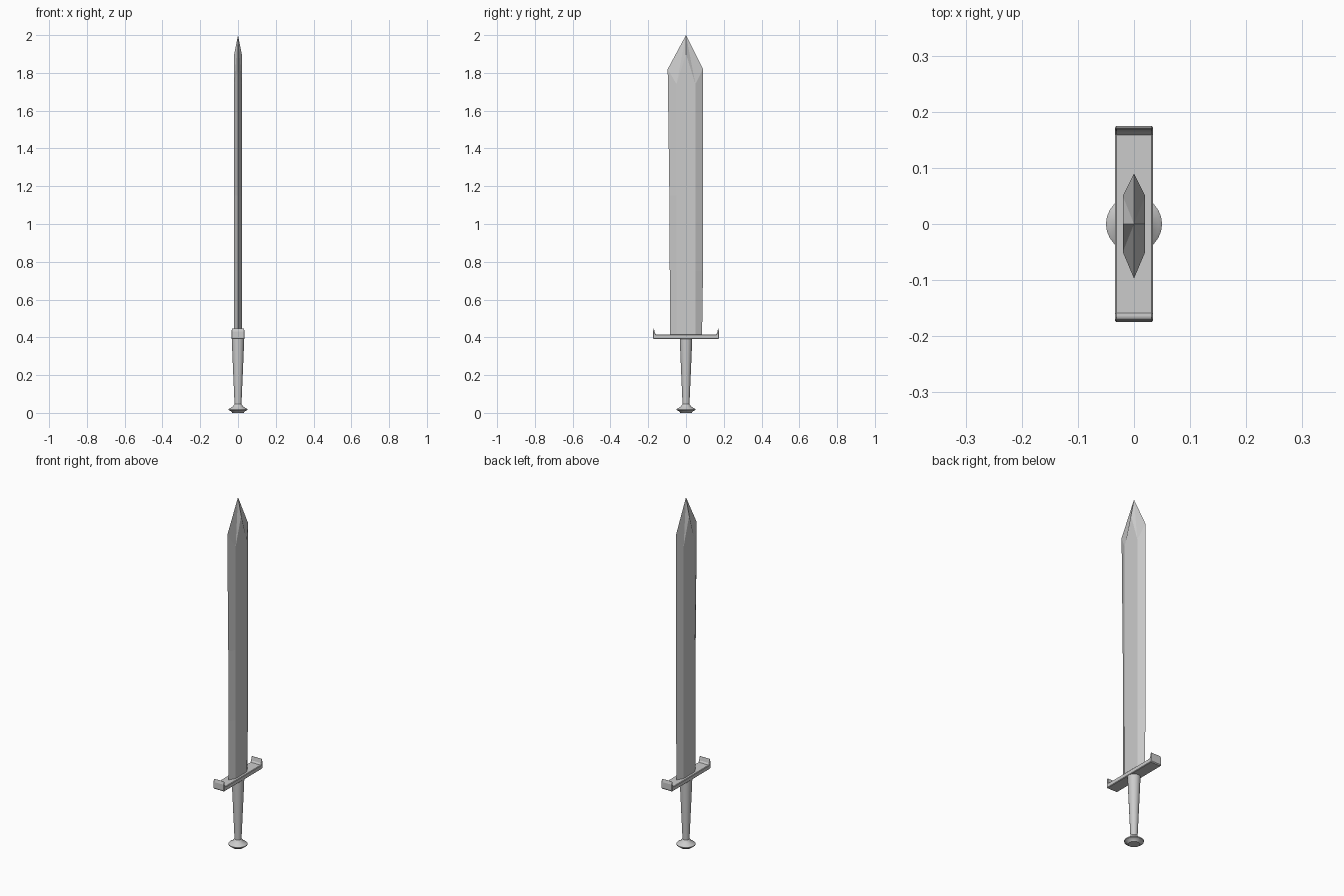
import bpy, bmesh, math

if "Cube" in bpy.data.objects:
    bpy.data.objects.remove(bpy.data.objects["Cube"])


def make_object(name, bm):
    bmesh.ops.recalc_face_normals(bm, faces=bm.faces[:])
    mesh = bpy.data.meshes.new(name)
    bm.to_mesh(mesh)
    bm.free()
    obj = bpy.data.objects.new(name, mesh)
    bpy.context.collection.objects.link(obj)
    return obj


def bridge(bm, lower, upper):
    n = len(lower)
    for i in range(n):
        j = (i + 1) % n
        bm.faces.new((lower[i], lower[j], upper[j], upper[i]))


def lathe(name, profile, sides):
    bm = bmesh.new()
    rings = []
    for r, z in profile:
        rings.append([bm.verts.new((r * math.cos(2 * math.pi * i / sides),
                                    r * math.sin(2 * math.pi * i / sides), z))
                      for i in range(sides)])
    for a, b in zip(rings, rings[1:]):
        bridge(bm, a, b)
    bm.faces.new(rings[0])
    bm.faces.new(rings[-1])
    obj = make_object(name, bm)
    for p in obj.data.polygons:
        p.use_smooth = len(p.vertices) == 4
    obj.data.set_sharp_from_angle(angle=math.radians(35))
    return obj


# Blade: eight-point section with flat cheeks, slightly uneven cutting edges
# Each row: left edge y, right edge y, edge z, cheek z, centre z
T = 0.02
rows = [(-0.085, 0.085, 0.41, 0.41, 0.41),
        (-0.086, 0.090, 0.75, 0.75, 0.75),
        (-0.088, 0.090, 1.15, 1.15, 1.15),
        (-0.097, 0.090, 1.82, 1.74, 1.90)]
bm = bmesh.new()
rings = []
for left, right, ze, zc, zm in rows:
    section = [(0, left, ze), (T, -0.05, zc), (T, 0, zm), (T, 0.05, zc),
               (0, right, ze), (-T, 0.05, zc), (-T, 0, zm), (-T, -0.05, zc)]
    rings.append([bm.verts.new(p) for p in section])
for a, b in zip(rings, rings[1:]):
    bridge(bm, a, b)
tip = bm.verts.new((0, 0, 2.0))
top = rings[-1]
for i in range(8):
    bm.faces.new((top[i], top[(i + 1) % 8], tip))
bm.faces.new(rings[0])
make_object("blade", bm)

# Crossguard: side profile with upturned ends, extruded across the blade
half = [(0.171, 0.39), (0.175, 0.395), (0.175, 0.43), (0.170, 0.449),
        (0.165, 0.424), (0.159, 0.415)]
outline = half + [(-y, z) for y, z in reversed(half)]
bm = bmesh.new()
ends = [[bm.verts.new((x, y, z)) for y, z in outline] for x in (-0.034, 0.034)]
bridge(bm, ends[0], ends[1])
for ring in ends:
    bm.faces.new(ring)
guard = make_object("crossguard", bm)
bevel = guard.modifiers.new("soft_edges", 'BEVEL')
bevel.width = 0.003
bevel.segments = 1
bevel.limit_method = 'ANGLE'
bevel.angle_limit = math.radians(60)

# Tapered grip
lathe("grip", [(0.018, 0.04), (0.025, 0.20), (0.031, 0.34), (0.033, 0.392)], 24)

# Flared pommel
lathe("pommel", [(0.030, 0.0), (0.036, 0.008), (0.049, 0.014), (0.050, 0.019),
                 (0.044, 0.024), (0.028, 0.033), (0.022, 0.042), (0.018, 0.048)], 24)
